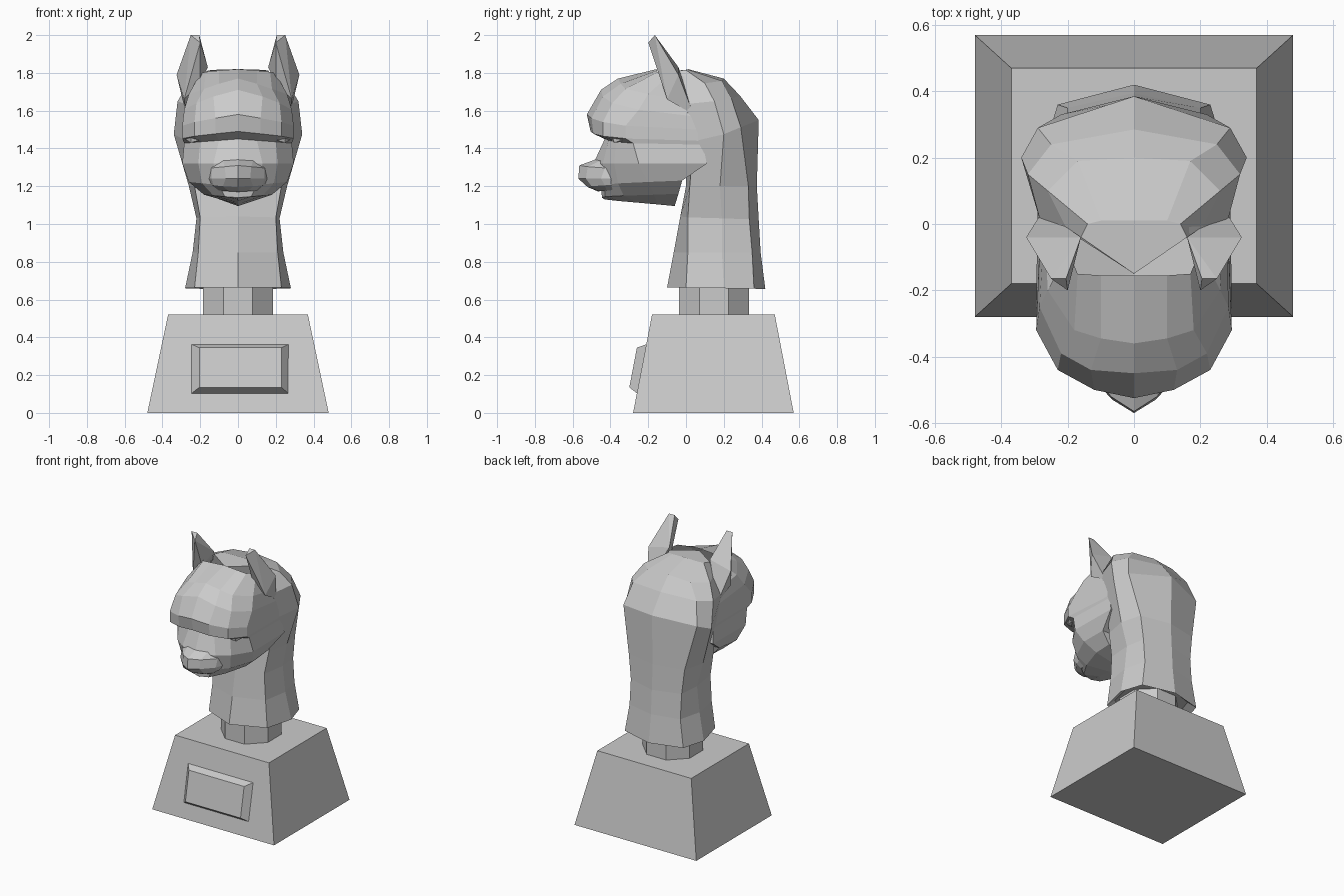
import bpy, bmesh
from mathutils import Vector

if "Cube" in bpy.data.objects:
    bpy.data.objects.remove(bpy.data.objects["Cube"], do_unlink=True)

STONE = (0.6, 0.6, 0.6, 1)
stone = bpy.data.materials.new("grey_stone")
stone.use_nodes = True
stone.diffuse_color = STONE
stone.node_tree.nodes["Principled BSDF"].inputs["Base Color"].default_value = STONE


def finish(name, bm):
    """Clean the mesh and add it to the scene with flat faces."""
    bmesh.ops.remove_doubles(bm, verts=bm.verts, dist=0.001)
    bmesh.ops.recalc_face_normals(bm, faces=bm.faces)
    mesh = bpy.data.meshes.new(name)
    bm.to_mesh(mesh)
    bm.free()
    mesh.materials.append(stone)
    obj = bpy.data.objects.new(name, mesh)
    bpy.context.collection.objects.link(obj)
    return obj


def loft(name, rings, closed=True):
    """Skin a stack of rings and cap both ends."""
    bm = bmesh.new()
    rows = [[bm.verts.new(p) for p in ring] for ring in rings]
    count = len(rows[0])
    for low, high in zip(rows, rows[1:]):
        for i in range(count):
            j = (i + 1) % count
            bm.faces.new((low[i], low[j], high[j], high[i]))
    if closed:
        bm.faces.new(rows[0])
        bm.faces.new(rows[-1])
    return finish(name, bm)


def mirrored_ring(z_front, z_back, front_y, *half):
    """Plan section: front point on the centre line, then left-side (x, y) points."""
    pts = [(0, front_y)] + list(half)
    step = (z_back - z_front) / (len(pts) - 1)
    left = [Vector((x, y, z_front + step * i)) for i, (x, y) in enumerate(pts)]
    right = [Vector((-p.x, p.y, p.z)) for p in reversed(left)]
    return left + right


def hull(name, points):
    bm = bmesh.new()
    for p in points:
        bm.verts.new(p)
    result = bmesh.ops.convex_hull(bm, input=bm.verts)
    spare = [v for v in result["geom_interior"] if isinstance(v, bmesh.types.BMVert)]
    bmesh.ops.delete(bm, geom=spare, context="VERTS")
    return finish(name, bm)


def rectangle(x0, x1, y0, y1, z0, z1):
    """Rectangle whose front edge lies at z0 and back edge at z1."""
    return [(x0, y0, z0), (x1, y0, z0), (x1, y1, z1), (x0, y1, z1)]


def pair(name, points):
    for side, sign in (("left", 1), ("right", -1)):
        hull(f"{side}_{name}", [(sign * x, y, z) for x, y, z in points])


# Tapered pedestal
loft("pedestal", [
    rectangle(-0.48, 0.48, -0.28, 0.57, 0, 0),
    rectangle(-0.37, 0.37, -0.18, 0.47, 0.52, 0.52),
])

# Bevelled plaque leaning with the pedestal front
loft("plaque", [
    rectangle(-0.25, 0.27, -0.255, -0.205, 0.10, 0.365),
    rectangle(-0.205, 0.23, -0.30, -0.26, 0.135, 0.345),
])

# Octagonal post
bm = bmesh.new()
bmesh.ops.create_cone(bm, cap_ends=True, segments=8, radius1=0.2, radius2=0.2, depth=0.3)
post = finish("post", bm)
post.location = (0, 0.148, 0.66)
post.rotation_euler.z = 0.3927

# Neck rising into the back of the skull
loft("neck", [
    mirrored_ring(0.70, 0.70, -0.05, (0.19, 0.03), (0.23, 0.2), (0.19, 0.32), (0, 0.38)),
    mirrored_ring(0.665, 0.655, -0.10, (0.23, 0), (0.28, 0.2), (0.23, 0.36), (0, 0.42)),
    mirrored_ring(0.85, 0.85, -0.065, (0.21, 0.01), (0.24, 0.19), (0.2, 0.35), (0, 0.395)),
    mirrored_ring(1.04, 1.02, -0.03, (0.2, 0.01), (0.22, 0.19), (0.2, 0.335), (0, 0.385)),
    mirrored_ring(1.2, 1.2, 0, (0.23, 0.02), (0.26, 0.18), (0.22, 0.33), (0, 0.375)),
    mirrored_ring(1.40, 1.55, 0, (0.27, 0.04), (0.34, 0.2), (0.29, 0.29), (0, 0.385)),
    mirrored_ring(1.62, 1.68, 0, (0.28, 0), (0.32, 0.15), (0.25, 0.24), (0, 0.285)),
    mirrored_ring(1.72, 1.77, -0.1, (0.2, -0.02), (0.26, 0.1), (0.17, 0.19), (0, 0.2)),
    mirrored_ring(1.81, 1.82, -0.15, (0.16, -0.04), (0.14, 0), (0.1, 0.01), (0, 0.01)),
])

# Head: crown, overhanging brow, sunken eye line, cheeks and keeled jaw
loft("head", [
    mirrored_ring(1.82, 1.79, -0.155, (0.1, -0.155), (0.17, -0.15), (0.2, -0.08), (0.15, 0)),
    mirrored_ring(1.77, 1.66, -0.36, (0.1, -0.345), (0.18, -0.32), (0.26, -0.2), (0.27, 0)),
    mirrored_ring(1.71, 1.57, -0.45, (0.13, -0.44), (0.22, -0.39), (0.285, -0.25), (0.28, 0.04)),
    mirrored_ring(1.58, 1.50, -0.525, (0.12, -0.5), (0.23, -0.44), (0.295, -0.32), (0.28, 0.06)),
    mirrored_ring(1.49, 1.44, -0.505, (0.12, -0.49), (0.23, -0.44), (0.295, -0.32), (0.28, 0.08)),
    mirrored_ring(1.45, 1.42, -0.43, (0.1, -0.41), (0.2, -0.37), (0.285, -0.28), (0.28, 0.09)),
    mirrored_ring(1.32, 1.32, -0.49, (0.13, -0.44), (0.21, -0.38), (0.295, -0.25), (0.29, 0.11)),
    mirrored_ring(1.20, 1.23, -0.45, (0.1, -0.43), (0.19, -0.36), (0.26, -0.2), (0.25, -0.02)),
    mirrored_ring(1.14, 1.16, -0.445, (0.07, -0.43), (0.13, -0.33), (0.18, -0.17), (0.18, -0.04)),
    mirrored_ring(1.13, 1.095, -0.43, (0, -0.35), (0, -0.25), (0, -0.15), (0, -0.06)),
], closed=False)

# Muzzle with a pointed nose and overhanging upper lip
loft("muzzle", [
    mirrored_ring(1.345, 1.32, -0.47, (0.08, -0.45), (0.13, -0.4), (0.14, -0.3)),
    mirrored_ring(1.31, 1.29, -0.565, (0.07, -0.52), (0.14, -0.43), (0.17, -0.3)),
    mirrored_ring(1.24, 1.24, -0.57, (0.065, -0.53), (0.14, -0.45), (0.18, -0.3)),
    mirrored_ring(1.195, 1.21, -0.52, (0.08, -0.5), (0.13, -0.43), (0.17, -0.3)),
    mirrored_ring(1.17, 1.18, -0.46, (0.05, -0.46), (0.1, -0.42), (0.12, -0.3)),
])

# Narrow slanted eyes under the brow
pair("eye", [
    (0.2, -0.395, 1.445), (0.25, -0.39, 1.465), (0.295, -0.3, 1.46),
    (0.25, -0.38, 1.43), (0.25, -0.3, 1.44),
])

# Pointed ears, blunt at the tip and running down the temple
pair("ear", [
    (0.205, -0.165, 2.0), (0.25, -0.165, 2.0), (0.2, -0.2, 1.96),
    (0.16, -0.04, 1.83), (0.325, -0.04, 1.79), (0.275, 0.04, 1.58),
    (0.2, -0.12, 1.75), (0.285, -0.1, 1.66),
])
